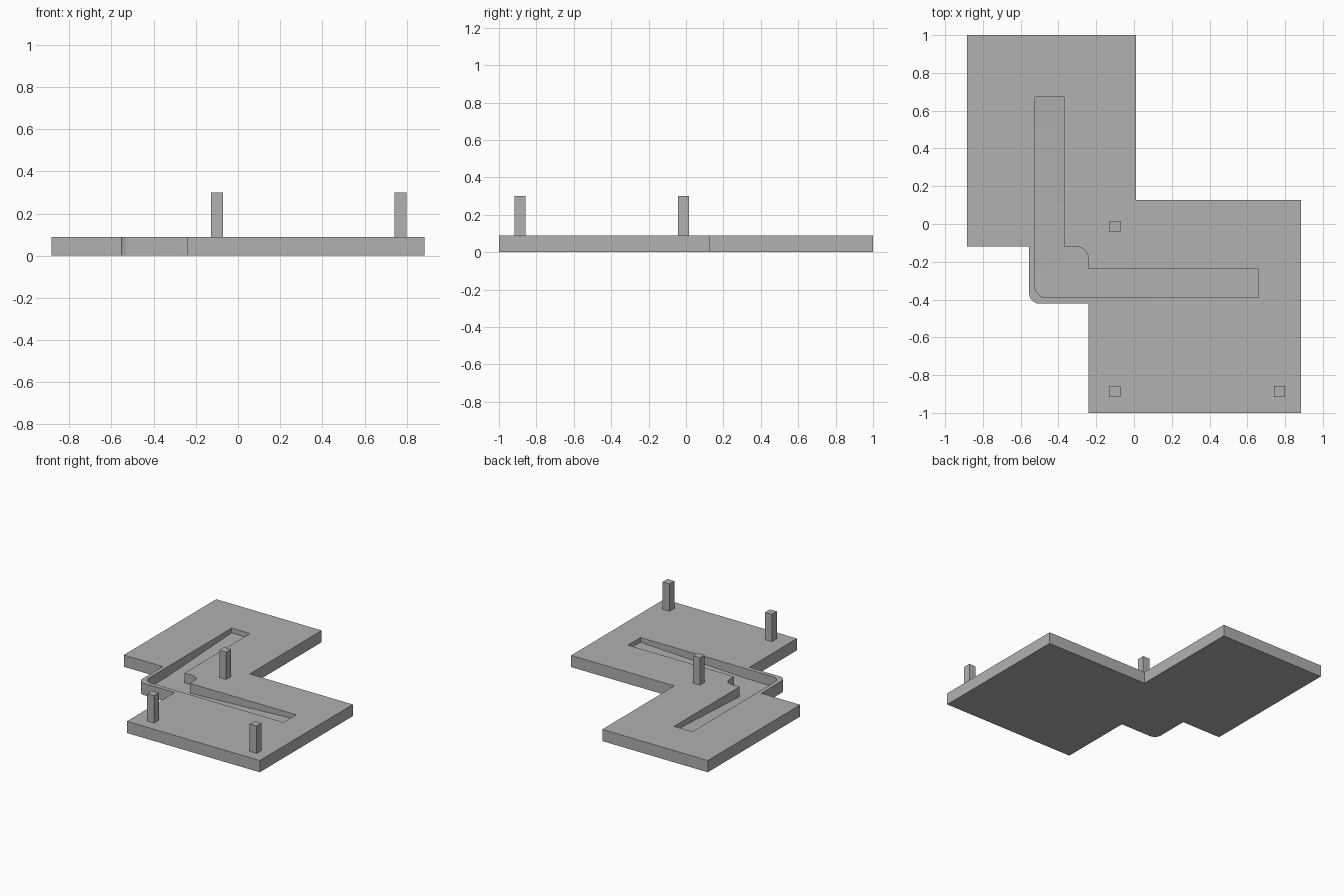
import bpy, bmesh, math

if "Cube" in bpy.data.objects:
    bpy.data.objects.remove(bpy.data.objects["Cube"])

grey = bpy.data.materials.new("mid grey")
grey.diffuse_color = (0.44, 0.44, 0.44, 1)
grey.use_nodes = True
grey.node_tree.nodes["Principled BSDF"].inputs["Base Color"].default_value = grey.diffuse_color
TOP = 0.09      # plate thickness
DEEP = 0.015    # channel floor at the bend
SHALLOW = 0.053 # channel floor at the far ends


def arc(cx, cy, r, a0, a1, n=8):
    """Points on a rounded corner, angles in degrees."""
    return [(cx + r * math.cos(math.radians(a0 + (a1 - a0) * i / n)),
             cy + r * math.sin(math.radians(a0 + (a1 - a0) * i / n))) for i in range(n + 1)]


def prism(name, outline, floor, top, bottom_faces=None):
    """Close an outline between a floor height rule and a flat top."""
    bm = bmesh.new()
    n = len(outline)
    low = [bm.verts.new((x, y, floor(x, y))) for x, y in outline]
    high = [bm.verts.new((x, y, top)) for x, y in outline]
    bm.faces.new(high)
    for ids in bottom_faces or [range(n)]:
        bm.faces.new([low[i] for i in ids])
    for i in range(n):
        j = (i + 1) % n
        bm.faces.new((low[i], low[j], high[j], high[i]))
    bmesh.ops.recalc_face_normals(bm, faces=bm.faces)
    mesh = bpy.data.meshes.new(name)
    bm.to_mesh(mesh)
    bm.free()
    mesh.materials.append(grey)
    obj = bpy.data.objects.new(name, mesh)
    bpy.context.collection.objects.link(obj)
    return obj


# Stepped base plate with one rounded outer corner
plate = prism("base_plate",
              [(-0.885, 1), (0.01, 1), (0.01, 0.127), (0.885, 0.127), (0.885, -1),
               (-0.242, -1), (-0.242, -0.422)]
              + arc(-0.5, -0.367, 0.055, 270, 180)
              + [(-0.555, -0.12), (-0.885, -0.12)],
              lambda x, y: 0, TOP)

# L-shaped channel: both arms slope down to a flat bend
inner = arc(-0.305, -0.183, 0.063, 90, 0)
outer = arc(-0.463, -0.328, 0.062, 270, 180)
path = ([(-0.525, 0.673), (-0.37, 0.673), (-0.37, -0.12)] + inner
        + [(-0.242, -0.238), (0.66, -0.238), (0.66, -0.39), (-0.242, -0.39)]
        + outer + [(-0.525, -0.12)])
k = 3 + len(inner)
last = len(path) - 1
bend = list(range(2, k + 1)) + list(range(k + 3, last + 1))
cutter = prism("channel_cutter", path,
               lambda x, y: SHALLOW if x > 0.6 or y > 0.6 else DEEP, 0.2,
               [[0, 1, 2, last], [k, k + 1, k + 2, k + 3], bend])
cutter.hide_render = True

cut = plate.modifiers.new("channel", 'BOOLEAN')
cut.operation = 'DIFFERENCE'
cut.solver = 'EXACT'
cut.object = cutter
bpy.context.view_layer.objects.active = plate
plate.select_set(True)
bpy.ops.object.modifier_apply(modifier=cut.name)
bpy.data.objects.remove(cutter)
bpy.ops.object.shade_smooth_by_angle(angle=math.radians(30))

# Square upright pegs
h = 0.029
for i, (x, y) in enumerate([(-0.1, -0.013), (-0.1, -0.887), (0.77, -0.887)]):
    prism(f"peg_{i + 1}", [(x - h, y - h), (x + h, y - h), (x + h, y + h), (x - h, y + h)],
          lambda x, y: TOP - 0.005, 0.3)
